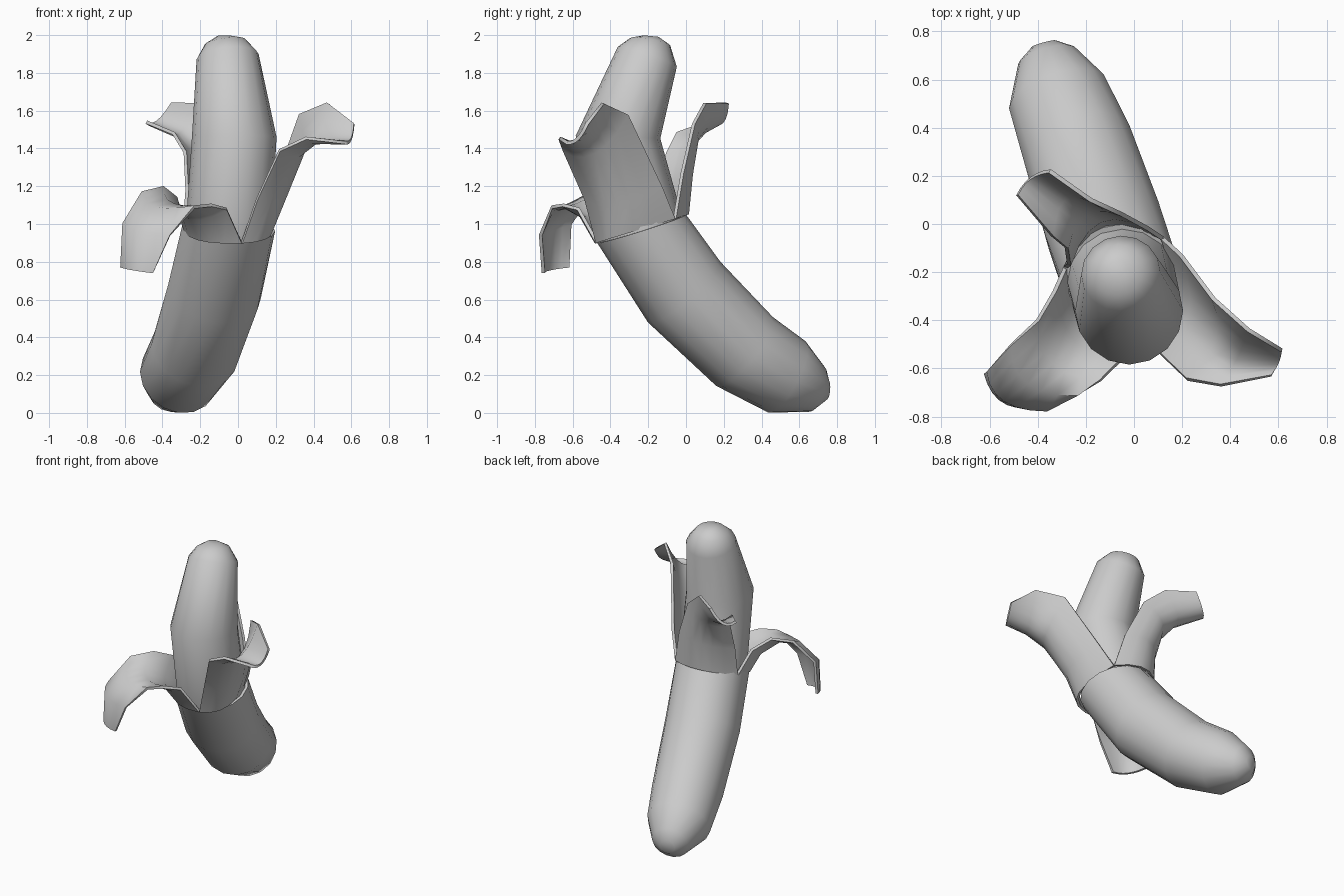
import bpy, bmesh, math
from mathutils import Vector

if "Cube" in bpy.data.objects:
    bpy.data.objects.remove(bpy.data.objects["Cube"])

SIDES = 16
RIM_AXIS = Vector((0.05, -0.3, 0.95))


def finish(name, verts, faces, thickness=0.0, angle=50):
    me = bpy.data.meshes.new(name)
    me.from_pydata(verts, [], faces)
    bm = bmesh.new()
    bm.from_mesh(me)
    bmesh.ops.recalc_face_normals(bm, faces=bm.faces)
    bm.to_mesh(me)
    bm.free()
    ob = bpy.data.objects.new(name, me)
    bpy.context.collection.objects.link(ob)
    bpy.context.view_layer.objects.active = ob
    ob.select_set(True)
    if thickness:
        mod = ob.modifiers.new("thickness", 'SOLIDIFY')
        mod.thickness = thickness
        mod.offset = 0
        bpy.ops.object.modifier_apply(modifier=mod.name)
    bpy.ops.object.shade_smooth_by_angle(angle=math.radians(angle))
    ob.select_set(False)
    return ob


def tube(name, stations, first_axis=None, last_axis=None):
    """Capped round tube through (x, y, z, radius) stations."""
    pts = [Vector(s[:3]) for s in stations]
    n = len(pts)
    verts, faces = [], []
    for i, s in enumerate(stations):
        t = pts[min(i + 1, n - 1)] - pts[max(i - 1, 0)]
        if i == 0 and first_axis:
            t = first_axis
        if i == n - 1 and last_axis:
            t = last_axis
        t.normalize()
        u = Vector((1, 0, 0))
        u = (u - t * u.dot(t)).normalized()
        w = t.cross(u)
        for k in range(SIDES):
            a = 2 * math.pi * k / SIDES
            verts.append(pts[i] + s[3] * (math.cos(a) * u + math.sin(a) * w))
    for i in range(n - 1):
        for k in range(SIDES):
            j = (k + 1) % SIDES
            faces.append((i * SIDES + k, i * SIDES + j,
                          (i + 1) * SIDES + j, (i + 1) * SIDES + k))
    faces.append(tuple(range(SIDES)))
    faces.append(tuple(range((n - 1) * SIDES, n * SIDES)))
    return finish(name, verts, faces)


def flap(name, left, mid, right, cols=6):
    """Curved strip: each row is an arc through a left, middle and right point."""
    verts, faces = [], []
    for a, m, b in zip(left, mid, right):
        a, m, b = Vector(a), Vector(m), Vector(b)
        ctrl = 2 * m - (a + b) / 2
        for c in range(cols + 1):
            t = c / cols
            verts.append((1 - t) ** 2 * a + 2 * t * (1 - t) * ctrl + t * t * b)
    w = cols + 1
    for r in range(len(left) - 1):
        for c in range(cols):
            i = r * w + c
            faces.append((i, i + 1, i + w + 1, i + w))
    return finish(name, verts, faces, thickness=0.018, angle=60)


# closed lower skin
tube("peel_body", [
    (-0.375, 0.75, 0.12, 0.05), (-0.36, 0.695, 0.125, 0.125),
    (-0.315, 0.535, 0.19, 0.213), (-0.23, 0.31, 0.325, 0.236),
    (-0.125, -0.01, 0.64, 0.25), (-0.05, -0.235, 0.975, 0.247)],
    last_axis=RIM_AXIS.copy())

# exposed fruit
tube("fruit", [
    (-0.05, -0.235, 0.96, 0.228), (-0.02, -0.36, 1.46, 0.224),
    (-0.055, -0.205, 1.885, 0.165), (-0.068, -0.19, 1.965, 0.108),
    (-0.07, -0.185, 1.995, 0.04)],
    first_axis=RIM_AXIS.copy(), last_axis=Vector((0, 0.1, 1)))

# split points shared by neighbouring flaps on the rim
A, B, C = (-0.285, -0.18, 0.99), (0.02, -0.47, 0.9), (0.12, -0.06, 1.03)

# front left flap, folded right over
flap("flap_front_left",
     [A, (-0.33, -0.28, 1.14), (-0.40, -0.40, 1.195), (-0.51, -0.50, 1.165),
      (-0.605, -0.61, 1.0), (-0.615, -0.62, 0.77)],
     [(-0.21, -0.42, 0.92), (-0.25, -0.49, 1.03), (-0.34, -0.58, 1.10), (-0.44, -0.66, 1.085),
      (-0.535, -0.73, 0.96), (-0.555, -0.725, 0.755)],
     [B, (-0.06, -0.57, 1.08), (-0.14, -0.65, 1.10), (-0.23, -0.71, 1.09),
      (-0.36, -0.77, 0.94), (-0.45, -0.755, 0.74)])

# front right flap
flap("flap_front_right",
     [B, (0.10, -0.53, 1.13), (0.22, -0.645, 1.39), (0.36, -0.67, 1.455), (0.57, -0.63, 1.43)],
     [(0.165, -0.355, 0.94), (0.235, -0.37, 1.11), (0.345, -0.48, 1.38), (0.43, -0.56, 1.45),
      (0.60, -0.575, 1.45)],
     [C, (0.195, -0.13, 1.2), (0.33, -0.31, 1.58), (0.475, -0.44, 1.64), (0.615, -0.525, 1.53)])

# back flap
flap("flap_back",
     [A, (-0.27, -0.17, 1.18), (-0.28, -0.10, 1.38), (-0.34, -0.05, 1.48), (-0.485, 0.12, 1.54)],
     [(-0.12, 0.0, 1.05), (-0.14, 0.015, 1.25), (-0.20, 0.045, 1.43), (-0.29, 0.10, 1.49),
      (-0.43, 0.19, 1.54)],
     [C, (0.06, -0.02, 1.27), (-0.05, 0.04, 1.53), (-0.18, 0.10, 1.64), (-0.35, 0.22, 1.64)])
